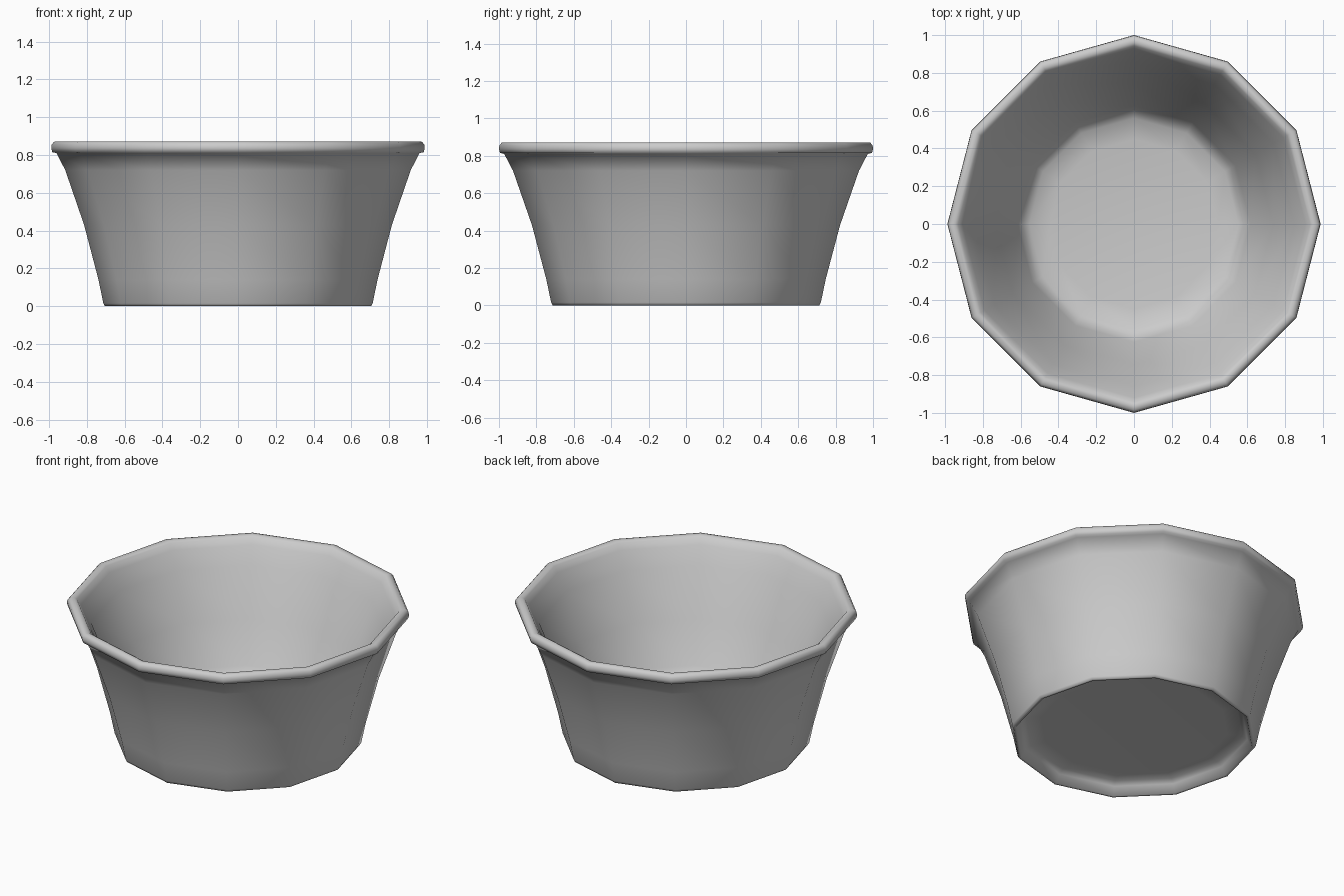
import bpy, bmesh, math

if "Cube" in bpy.data.objects:
    bpy.data.objects.remove(bpy.data.objects["Cube"])

SIDES = 12

# Closed cross-section (radius, height): floor, inner wall, rolled rim, outer wall, recessed base
PROFILE = [
    (0.45, 0.10), (0.56, 0.118), (0.60, 0.145), (0.625, 0.19), (0.745, 0.43), (0.86, 0.72),
    (0.92, 0.825), (0.943, 0.862), (0.96, 0.872), (0.985, 0.870), (0.998, 0.855),
    (1.00, 0.835), (0.994, 0.815), (0.972, 0.81), (0.925, 0.72),
    (0.824, 0.43), (0.747, 0.14), (0.721, 0.015), (0.713, 0.0), (0.698, 0.0),
    (0.67, 0.05), (0.64, 0.07), (0.55, 0.075),
]


def lathe(name, profile, x_scale, corner_scale):
    bm = bmesh.new()
    rings = []
    for r, z in profile:
        ring = []
        for i in range(SIDES):
            a = 2 * math.pi * i / SIDES
            # corners off the axes follow a plain circle
            sx, sy = (x_scale, 1.0) if i % 3 == 0 else (corner_scale, corner_scale)
            ring.append(bm.verts.new((r * math.cos(a) * sx, r * math.sin(a) * sy, z)))
        rings.append(ring)
    for low, high in zip(rings, rings[1:]):
        for i in range(SIDES):
            j = (i + 1) % SIDES
            bm.faces.new((low[i], low[j], high[j], high[i]))
    # inner floor and underside
    bm.faces.new(rings[0])
    bm.faces.new(rings[-1])
    bmesh.ops.recalc_face_normals(bm, faces=bm.faces)
    mesh = bpy.data.meshes.new(name)
    bm.to_mesh(mesh)
    bm.free()
    obj = bpy.data.objects.new(name, mesh)
    bpy.context.collection.objects.link(obj)
    return obj


# Twelve-sided bowl
bowl = lathe("bowl", PROFILE, 0.988, 0.993)
bpy.context.view_layer.objects.active = bowl
bowl.select_set(True)
bpy.ops.object.shade_smooth_by_angle(angle=math.radians(75))
